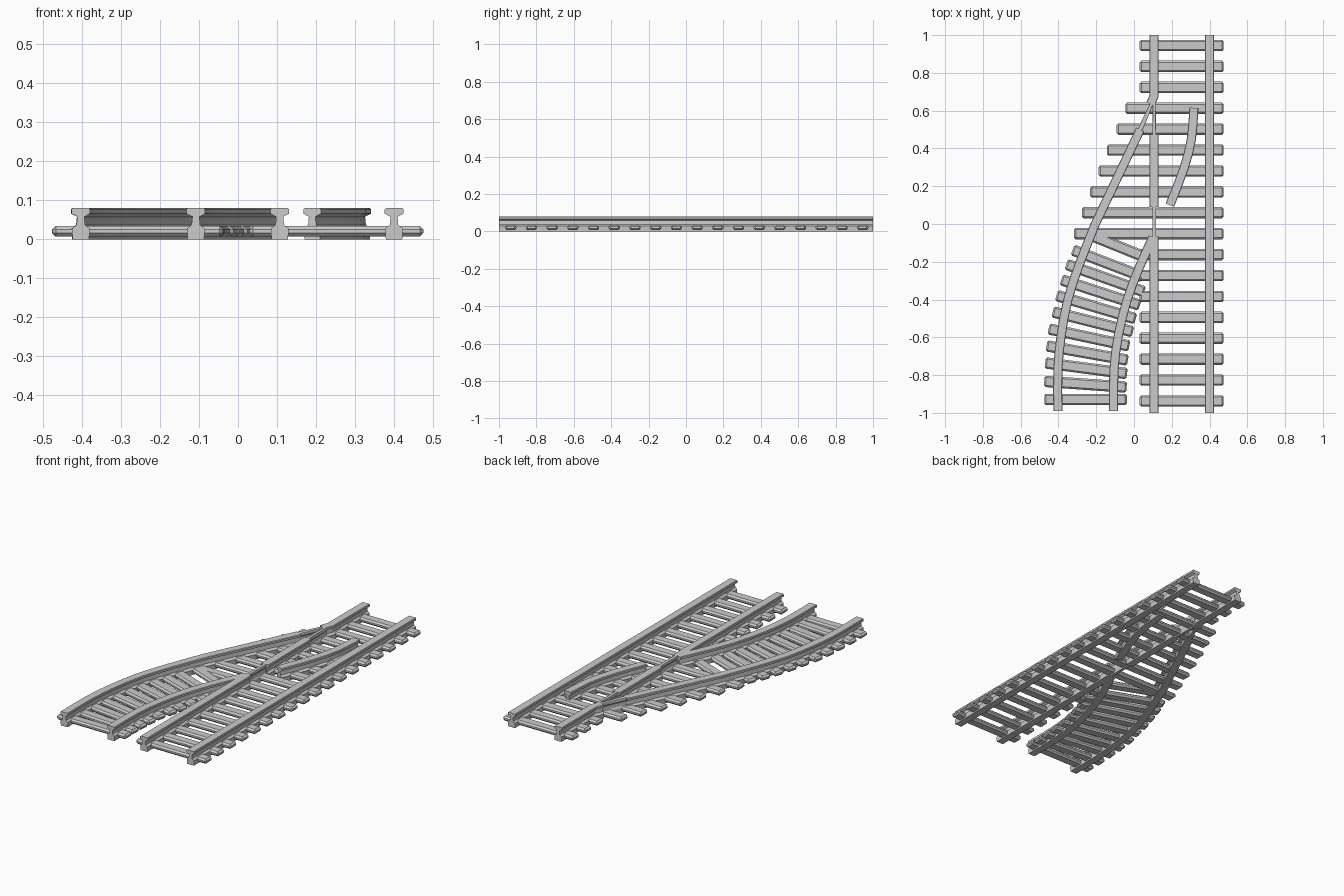
import bpy, bmesh
from math import radians, cos, sin
from mathutils import Vector, Matrix

if "Cube" in bpy.data.objects:
    bpy.data.objects.remove(bpy.data.objects["Cube"])

# Right half of the rail cross-section: (half width, height)
HALF = [(0.021, 0.0), (0.023, 0.028), (0.011, 0.037), (0.009, 0.058),
        (0.024, 0.066), (0.024, 0.077), (0.021, 0.08)]
PROFILE = HALF + [(-x, z) for x, z in reversed(HALF)]


def finish(name, bm):
    bmesh.ops.recalc_face_normals(bm, faces=bm.faces)
    me = bpy.data.meshes.new(name)
    bm.to_mesh(me)
    bm.free()
    ob = bpy.data.objects.new(name, me)
    bpy.context.collection.objects.link(ob)
    return ob


def rail(name, path, widths=None):
    """Sweep the rail profile along a flat path; widths scale it per point."""
    pts = [Vector(p) for p in path]
    widths = widths or [1.0] * len(pts)
    bm = bmesh.new()
    rings = []
    for i, p in enumerate(pts):
        a = (p - pts[i - 1]).normalized() if i else (pts[1] - p).normalized()
        b = (pts[i + 1] - p).normalized() if i < len(pts) - 1 else a
        t = (a + b).normalized()
        n = Vector((t.y, -t.x)) / max(t.dot(a), 0.5)
        rings.append([bm.verts.new((p.x + n.x * x * widths[i],
                                    p.y + n.y * x * widths[i], z))
                      for x, z in PROFILE])
    k = len(PROFILE)
    for r0, r1 in zip(rings, rings[1:]):
        for j in range(k):
            bm.faces.new((r0[j], r0[(j + 1) % k], r1[(j + 1) % k], r1[j]))
    bm.faces.new(rings[0])
    bm.faces.new(rings[-1])
    return finish(name, bm)


def smooth_path(pts, n=3):
    """Catmull-Rom subdivision of a few control points."""
    v = [Vector(p) for p in pts]
    v = [2 * v[0] - v[1]] + v + [2 * v[-1] - v[-2]]
    out = []
    for i in range(1, len(v) - 2):
        a, b, c, d = v[i - 1:i + 3]
        for s in range(n):
            t = s / n
            out.append(0.5 * (2 * b + (c - a) * t + (2 * a - 5 * b + 4 * c - d) * t * t
                              + (3 * b - a - 3 * c + d) * t ** 3))
    return out + [v[-2]]


def sleeper(name, left, length, angle=0.0):
    """Chamfered tie starting at its left end, turned clockwise by angle."""
    a = radians(-angle)
    bm = bmesh.new()
    bmesh.ops.create_cube(bm, size=1, matrix=Matrix.Diagonal((length, 0.06, 0.027, 1)))
    bmesh.ops.bevel(bm, geom=bm.edges[:], offset=0.009, segments=1,
                    affect='EDGES', profile=0.5)
    centre = Vector((left[0] + cos(a) * length / 2, left[1] + sin(a) * length / 2, 0.0205))
    bm.transform(Matrix.Translation(centre) @ Matrix.Rotation(a, 4, 'Z'))
    finish(name, bm)


# Sleepers of the main line, lengthened where the branch joins
long_left = [-0.045, -0.092, -0.143, -0.187, -0.232, -0.275, -0.317]
for i in range(18):
    x = long_left[i - 3] if 3 <= i <= 9 else 0.03
    sleeper(f"main_sleeper_{i + 1}", (x, 0.945 - 0.1107 * i), 0.475 - x)

# Sleepers fanning along the branch: left end x, y, angle
fan = [(-0.475, -0.929, 0), (-0.475, -0.833, 4), (-0.47, -0.735, 7.5),
       (-0.463, -0.645, 10), (-0.452, -0.555, 12), (-0.43, -0.465, 14),
       (-0.41, -0.378, 16.5), (-0.385, -0.295, 18), (-0.358, -0.213, 19.5),
       (-0.325, -0.137, 21)]
for i, (x, y, ang) in enumerate(fan):
    sleeper(f"branch_sleeper_{i + 1}", (x, y), 0.437 if i < 9 else 0.40, ang)
sleeper("joining_sleeper", (-0.22, -0.063), 0.28, 22)

# Straight rails, the left one narrowing at the crossing and at the points
X = 0.107
THIN = 0.4
rail("main_rail_right", [(0.4, -1), (0.4, 1)])
rail("main_rail_left_front", [(X, -1), (X, -0.065)])
rail("crossing_nose", [(X, -0.065), (X, 0.09)], [THIN, THIN])
rail("main_rail_left_middle", [(X, 0.09), (X, 0.475)])
rail("main_point_blade", [(X, 0.475), (X, 0.64)], [THIN, THIN * 0.8])
rail("main_rail_left_back", [(0.088, 0.635), (X, 0.68), (X, 1)])

# Branch rails
outer = smooth_path([(-0.403, -0.99), (-0.403, -0.77), (-0.385, -0.585), (-0.35, -0.40),
                     (-0.29, -0.215), (-0.205, 0)], 2)
rail("branch_rail_outer", outer + [Vector((0.033, 0.5))])
rail("branch_point_blade", [(0.033, 0.5), (0.097, 0.645)], [0.55, 0.35])
rail("branch_rail_inner", smooth_path([(-0.108, -0.99), (-0.106, -0.77), (-0.082, -0.585),
                                       (-0.036, -0.40), (0.028, -0.23), (0.1, -0.07)], 2))

# Curved closure rail between the main rails
rail("closure_rail", smooth_path([(0.19, 0.10), (0.263, 0.29), (0.304, 0.45),
                                  (0.317, 0.615)], 2))
